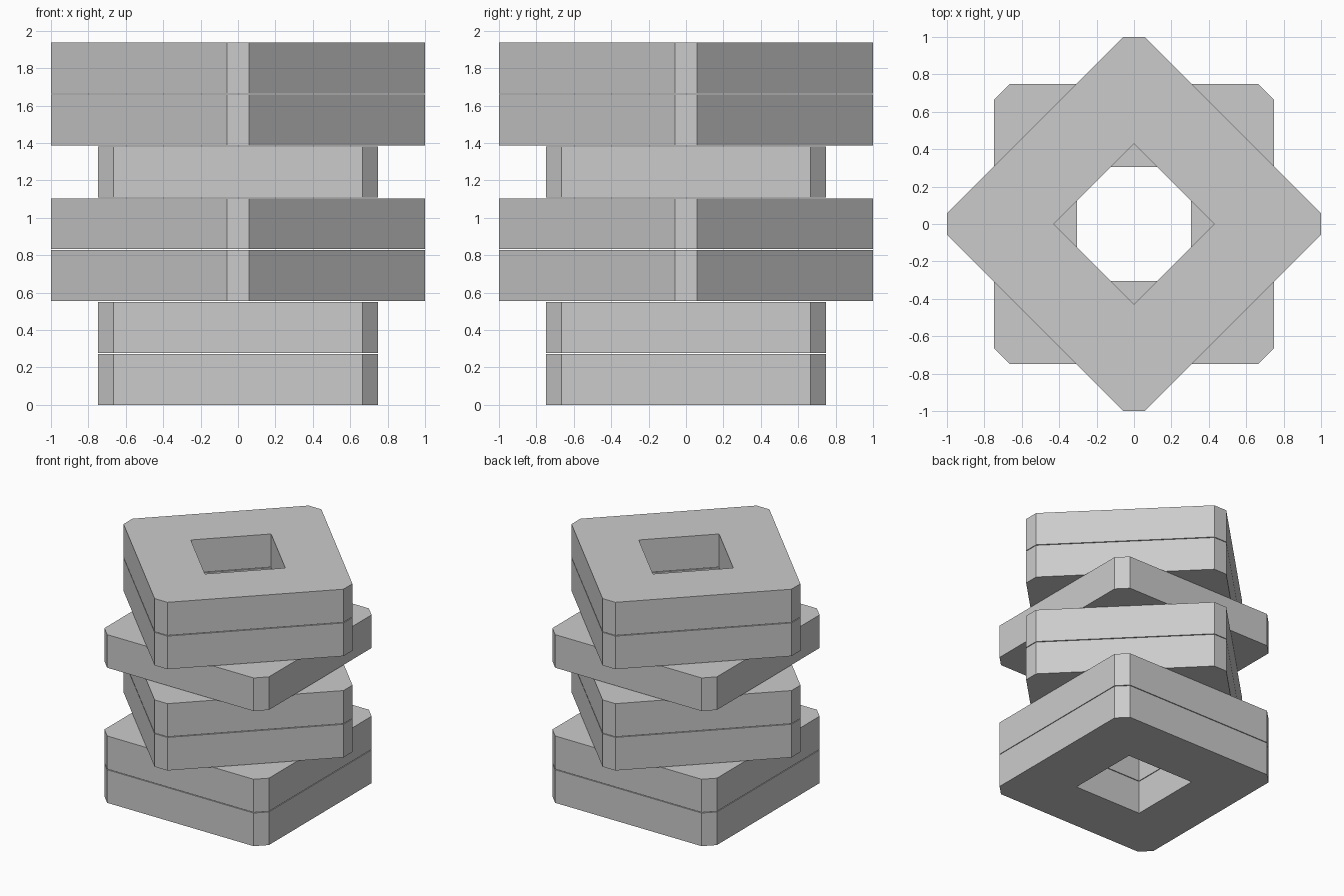
import bpy, bmesh
from math import radians
from mathutils import Matrix

if "Cube" in bpy.data.objects:
    bpy.data.objects.remove(bpy.data.objects["Cube"])

HALF, CORNER, HOLE = 0.748, 0.666, 0.304   # slab half width, chamfer start, hole half width
HEIGHT, PITCH = 0.272, 0.2775


def slab(name, z, angle):
    """Square slab with chamfered corners and a square through-hole."""
    a, c, h = HALF, CORNER, HOLE
    outer = [(a, -c), (a, c), (c, a), (-c, a), (-a, c), (-a, -c), (-c, -a), (c, -a)]
    inner = [(h, -h), (h, h), (-h, h), (-h, -h)]
    bm = bmesh.new()
    o = [[bm.verts.new((x, y, k)) for x, y in outer] for k in (0, HEIGHT)]
    i = [[bm.verts.new((x, y, k)) for x, y in inner] for k in (0, HEIGHT)]

    # outer walls and hole walls
    for ring in (o, i):
        n = len(ring[0])
        for k in range(n):
            m = (k + 1) % n
            bm.faces.new((ring[0][k], ring[0][m], ring[1][m], ring[1][k]))
    # top and bottom frames: one quad per side, one triangle per corner
    for lo, li in zip(o, i):
        for s in range(4):
            t = (s + 1) % 4
            bm.faces.new((lo[2 * s], lo[2 * s + 1], li[t], li[s]))
            bm.faces.new((lo[2 * s + 1], lo[(2 * s + 2) % 8], li[t]))
    bmesh.ops.recalc_face_normals(bm, faces=bm.faces)
    bm.transform(Matrix.Translation((0, 0, z)) @ Matrix.Rotation(radians(angle), 4, 'Z'))

    mesh = bpy.data.meshes.new(name)
    bm.to_mesh(mesh)
    bm.free()
    bpy.context.collection.objects.link(bpy.data.objects.new(name, mesh))


# stack from the ground up, turned by 45 degrees in groups
for n, angle in enumerate((0, 0, 45, 45, 0, 45, 45)):
    slab(f"slab_{n + 1}", n * PITCH, angle)
